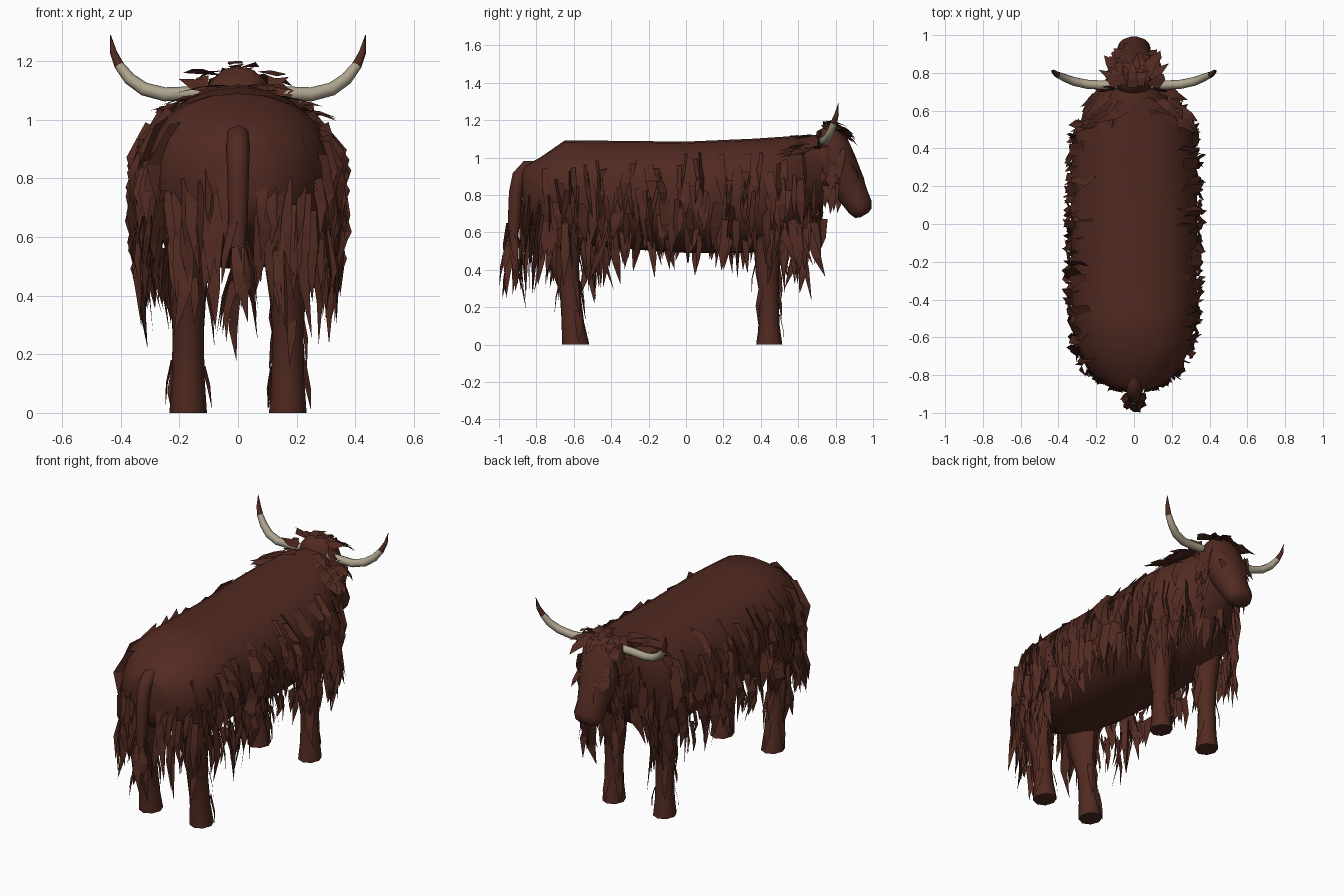
import bpy, bmesh, math, random
from mathutils import Vector as V

random.seed(11)
rnd = random.uniform
if "Cube" in bpy.data.objects:
    bpy.data.objects.remove(bpy.data.objects["Cube"], do_unlink=True)


def material(name, rgb):
    m = bpy.data.materials.new(name)
    m.use_nodes = True
    m.diffuse_color = (*rgb, 1)
    m.node_tree.nodes["Principled BSDF"].inputs["Base Color"].default_value = (*rgb, 1)
    return m


BROWN = material("dark brown coat", (0.082, 0.023, 0.015))
HORN = material("pale horn", (0.42, 0.37, 0.27))


def finish(name, bm, smooth=True):
    mesh = bpy.data.meshes.new(name)
    bm.to_mesh(mesh)
    bm.free()
    obj = bpy.data.objects.new(name, mesh)
    bpy.context.collection.objects.link(obj)
    mesh.materials.append(BROWN)
    if smooth:
        bpy.ops.object.select_all(action='DESELECT')
        obj.select_set(True)
        bpy.context.view_layer.objects.active = obj
        bpy.ops.object.shade_smooth_by_angle(angle=math.radians(50))
    return obj


def ring(centre, u, v, ru, rv, n=12, power=2.0):
    def bend(t):
        return math.copysign(abs(t) ** (2 / power), t)
    angles = [2 * math.pi * i / n for i in range(n)]
    return [V(centre) + V(u) * ru * bend(math.cos(a)) + V(v) * rv * bend(math.sin(a))
            for a in angles]


def loft(name, rings):
    bm = bmesh.new()
    rows = [[bm.verts.new(p) for p in r] for r in rings]
    n = len(rows[0])
    for a, b in zip(rows, rows[1:]):
        for i in range(n):
            j = (i + 1) % n
            bm.faces.new((a[i], a[j], b[j], b[i]))
    bm.faces.new(rows[0])
    bm.faces.new(rows[-1])
    bmesh.ops.recalc_face_normals(bm, faces=bm.faces)
    return finish(name, bm)


def tube(name, path, radii, side, n=8):
    rings = []
    for i, p in enumerate(path):
        along = (V(path[min(i + 1, len(path) - 1)]) - V(path[max(i - 1, 0)])).normalized()
        u = along.cross(V(side)).normalized()
        rings.append(ring(p, u, along.cross(u), radii[i], radii[i], n))
    return loft(name, rings)


X, Y, Z = V((1, 0, 0)), V((0, 1, 0)), V((0, 0, 1))

# Body: y, half width, top, bottom
BODY = [(-0.875, 0.09, 0.93, 0.74), (-0.855, 0.15, 0.96, 0.66), (-0.78, 0.235, 1.0, 0.6),
        (-0.65, 0.3, 1.09, 0.55), (-0.45, 0.33, 1.09, 0.52), (0, 0.335, 1.085, 0.49),
        (0.35, 0.33, 1.1, 0.49), (0.5, 0.305, 1.11, 0.52), (0.6, 0.24, 1.115, 0.58),
        (0.68, 0.17, 1.12, 0.68), (0.78, 0.11, 1.12, 0.82)]
POWER = 2.25
loft("body", [ring((0, y, (t + b) / 2), X, Z, w, (t - b) / 2, 24, POWER)
              for y, w, t, b in BODY])


def flank(y, z):
    """Half width where hair hangs at this place on the body."""
    y = min(max(y, BODY[0][0]), BODY[-1][0] - 0.001)
    for a, b in zip(BODY, BODY[1:]):
        if a[0] <= y <= b[0]:
            k = (y - a[0]) / (b[0] - a[0])
            w, t, c = (a[i] + (b[i] - a[i]) * k for i in (1, 2, 3))
            break
    rel = (z - (t + c) / 2) / ((t - c) / 2)
    if rel < 0:
        return w * (1 - 0.08 * min(rel * rel, 2))
    return w * (1 - min(rel, 1) ** POWER) ** (1 / POWER)


# Head: y, z, half width, half depth, in rings across the slope of the face
HEAD = [(0.735, 1.16, 0.06, 0.04), (0.75, 1.12, 0.1, 0.08), (0.78, 1.05, 0.13, 0.1),
        (0.815, 0.96, 0.125, 0.105), (0.86, 0.87, 0.1, 0.095), (0.9, 0.79, 0.085, 0.08),
        (0.932, 0.735, 0.088, 0.07), (0.948, 0.702, 0.07, 0.052), (0.953, 0.692, 0.035, 0.025)]
SLOPE = V((0, 0.87, 0.5))
loft("head", [ring((0, y, z), X, SLOPE, w, d, 14) for y, z, w, d in HEAD])

# Legs: y, z, half width, half depth
FRONT = [(0.45, 0.68, 0.09, 0.1), (0.44, 0.52, 0.07, 0.078), (0.435, 0.38, 0.06, 0.062),
         (0.445, 0.25, 0.052, 0.05), (0.445, 0.1, 0.055, 0.056), (0.445, 0, 0.063, 0.07)]
REAR = [(-0.66, 0.76, 0.11, 0.15), (-0.665, 0.56, 0.08, 0.105), (-0.65, 0.42, 0.062, 0.078),
        (-0.62, 0.28, 0.053, 0.055), (-0.605, 0.12, 0.056, 0.06), (-0.59, 0, 0.064, 0.073)]
for s, side in ((1, "left"), (-1, "right")):
    for kind, rows in (("front", FRONT), ("rear", REAR)):
        loft(f"{side}_{kind}_leg", [ring((s * 0.17, y, z), X, Y, w, d, 8)
                                    for y, z, w, d in rows])
    # Horns with dark tips
    path = [(s * x, y, z) for x, y, z in
            ((0.06, 0.74, 1.095), (0.16, 0.735, 1.09), (0.25, 0.74, 1.087), (0.32, 0.755, 1.105),
             (0.37, 0.775, 1.14), (0.405, 0.79, 1.185), (0.425, 0.805, 1.23), (0.435, 0.815, 1.29))]
    horn = tube(f"{side}_horn", path,
                [0.022, 0.024, 0.024, 0.023, 0.021, 0.017, 0.012, 0.001], Y)
    horn.data.materials.append(HORN)
    for f in horn.data.polygons:
        f.material_index = int(f.center.z < 1.19)

# Tail
tube("tail", [(0, -0.8, 0.945), (0, -0.85, 0.945), (0, -0.89, 0.9), (0, -0.91, 0.81),
              (0, -0.92, 0.65), (0, -0.93, 0.5)], [0.035, 0.04, 0.04, 0.037, 0.033, 0.02], X)


def card(bm, a, b, c, d, tip):
    v = [bm.verts.new(p) for p in (a, b, c, d, tip)]
    bm.faces.new(v[:4])
    bm.faces.new((v[3], v[2], v[4]))


def lock(bm, root, flow, across, length, width, lift=V((0, 0, 0))):
    """A tapering flat lock of hair that bows out by lift at its middle."""
    root, flow, across = V(root), V(flow).normalized(), V(across).normalized()
    half = across * width / 2
    mid = root + flow * length * rnd(0.4, 0.6) + lift
    card(bm, root - half, root + half, mid + half * 0.9, mid - half * rnd(0.5, 1),
         root + flow * length + half * rnd(-1, 1) + lift * 0.6)


def flank_lock(bm, s, y, z, length, width, lean=0.04):
    """A lock on the side of the body, turned at random, hanging below it."""
    turn = rnd(-1.2, 1.2)
    half = V((math.sin(turn), math.cos(turn), 0)) * width / 2
    drift, out, m = rnd(-lean, lean), rnd(0.005, 0.035), length * rnd(0.4, 0.6)

    def on(dy, drop, gap):
        return V((s * (max(flank(y, z - drop), flank(y, z)) + gap), y + dy, z - drop))
    root, mid = on(0, 0, 0.004), on(drift / 2, m, out)
    card(bm, root - half, root + half + Z * rnd(-0.03, 0.03), mid + half * 0.9,
         mid - half * rnd(0.6, 1), on(drift, length, out * rnd(0, 1)))


# Shaggy coat on both sides
bm = bmesh.new()
for s in (1, -1):
    for z, count in ((0.98, 24), (0.89, 24), (0.8, 24), (0.71, 24)):
        for i in range(count):
            y = -0.77 + (i + rnd(0, 1)) * 1.46 / count
            drop = 0.05 if y < -0.65 else 0
            flank_lock(bm, s, y, z + rnd(-0.06, 0.06) - drop, rnd(0.15, 0.28), rnd(0.04, 0.075))
    # Pointed fringe along the belly
    for i in range(30):
        flank_lock(bm, s, -0.72 + i * 0.047 + rnd(-0.02, 0.02), rnd(0.55, 0.64),
                   rnd(0.12, 0.21), rnd(0.035, 0.06))
    # Long hanging locks on the haunch and shoulder
    for lo, hi, count in ((-0.77, -0.38, 16), (0.42, 0.66, 11)):
        for i in range(count):
            flank_lock(bm, s, rnd(lo, hi), rnd(0.52, 0.68), rnd(0.2, 0.36), rnd(0.03, 0.055), 0.1)
    # Locks over the back of the haunch
    for i in range(20):
        x = rnd(0.06, 0.24)
        lock(bm, (s * x, -0.875 + x * x * 1.9, rnd(0.58, 0.86)), (rnd(-0.1, 0.1), -0.04, -1),
             (1, rnd(-1, 1), 0), rnd(0.2, 0.36), rnd(0.035, 0.06), V((0, -0.015, 0)))
    # Chest and throat
    for i in range(14):
        x = rnd(0, 0.2)
        lock(bm, (s * x, 0.74 - x * 0.6, rnd(0.64, 0.92)), (s * 0.1, rnd(-0.25, 0), -1),
             (1, rnd(-1, 1), 0), rnd(0.16, 0.3), rnd(0.035, 0.065), V((0, 0.01, 0)))
    # Mane swept back over the shoulders
    for i in range(18):
        x = rnd(0.04, 0.24)
        lock(bm, (s * x, rnd(0.56, 0.73), 1.145 - x * 0.55), (s * rnd(0.2, 1), -0.6, -0.2),
             (1, s * 0.6, rnd(-0.4, 0.4)), rnd(0.1, 0.19), rnd(0.04, 0.07), Z * 0.012)
finish("shaggy_coat", bm, smooth=False)

# Hair on the legs
bm = bmesh.new()
for s in (1, -1):
    for rows in (FRONT, REAR):
        for y, z, w, d in rows[1:-1]:
            for i in range(2):
                a = rnd(0, 2 * math.pi)
                out = V((math.cos(a), math.sin(a), 0))
                root = V((s * 0.17 + out.x * w, y + out.y * d, z + 0.06))
                lock(bm, root, out * 0.12 - Z, out.cross(Z), min(rnd(0.14, 0.22), z + 0.05),
                     rnd(0.03, 0.05), out * 0.01)
finish("leg_hair", bm, smooth=False)

# Tail switch
bm = bmesh.new()
for i in range(20):
    a = rnd(0, 2 * math.pi)
    out = V((math.cos(a), math.sin(a), 0))
    lock(bm, V((0, -0.93, rnd(0.42, 0.66))) + out * 0.022, out * 0.18 - Z, out.cross(Z),
         rnd(0.17, 0.25), rnd(0.03, 0.05), out * 0.015)
finish("tail_switch", bm, smooth=False)

# Forelock, ears, face and cheek hair
bm = bmesh.new()
for i in range(26):
    x, k = rnd(-0.1, 0.1), rnd(0, 1)
    lock(bm, (x, 0.72 + k * 0.13, 1.195 - k * 0.05 - abs(x) * 0.35),
         (x * 6, 0.6, -0.1 - k * 0.5), (1, -x * 3, rnd(-0.4, 0.4)),
         rnd(0.07, 0.13), rnd(0.05, 0.08), V((0, 0.01, 0.015)))
for i in range(14):
    x, z = rnd(-0.1, 0.1), rnd(0.94, 1.08)
    lock(bm, (x, 0.935 - (z - 0.92) * 0.45 - x * x * 3, z), (x * 3, 0.3, -1),
         (1, -x * 3, 0), rnd(0.07, 0.12), rnd(0.04, 0.06), Y * 0.012)
for s in (1, -1):
    for i in range(6):
        lock(bm, (s * 0.1, 0.72, 1.13 - i * 0.015), (s, rnd(-0.3, 0.2), rnd(-0.3, 0.3)),
             (0, 0.3, 1), rnd(0.07, 0.11), 0.045)
    for i in range(16):
        k = rnd(0, 1)
        lock(bm, (s * (0.13 - k * 0.015), 0.72 + k * 0.12, rnd(0.84, 1.08)),
             (s * 0.08, -0.05, -1), (rnd(-0.5, 0.5), 1, 0),
             rnd(0.1, 0.2), rnd(0.04, 0.06), X * s * 0.012)
finish("head_hair", bm, smooth=False)
